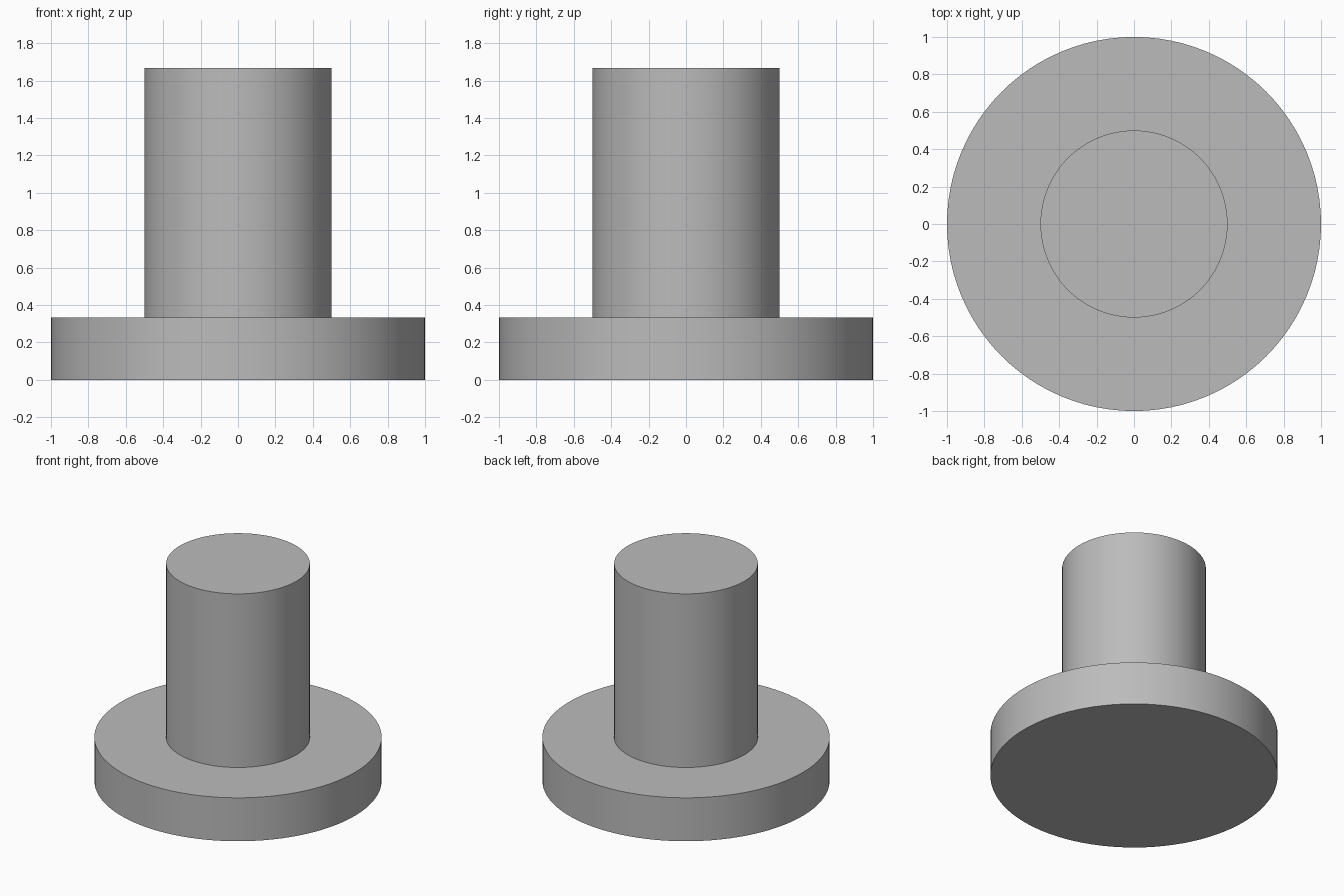
import bpy
import bmesh
import math

SEGMENTS = 96
FLANGE_RADIUS, FLANGE_TOP = 1.0, 1 / 3
STEM_RADIUS, STEM_TOP = 0.5, 5 / 3

cube = bpy.data.objects.get("Cube")
if cube:
    bpy.data.objects.remove(cube, do_unlink=True)

# Plain grey material
grey = bpy.data.materials.new("plain_grey")
grey.use_nodes = True
colour = (0.5, 0.5, 0.5, 1)
grey.diffuse_color = colour
grey.node_tree.nodes["Principled BSDF"].inputs["Base Color"].default_value = colour

# Half section of the flange and stem, from the bottom centre to the top centre
profile = [
    (0, 0),
    (FLANGE_RADIUS, 0),
    (FLANGE_RADIUS, FLANGE_TOP),
    (STEM_RADIUS, FLANGE_TOP),
    (STEM_RADIUS, STEM_TOP),
    (0, STEM_TOP),
]

# Turn the section into one closed solid
bm = bmesh.new()
verts = [bm.verts.new((r, 0, z)) for r, z in profile]
edges = [bm.edges.new(pair) for pair in zip(verts, verts[1:])]
bmesh.ops.spin(bm, geom=verts + edges, cent=(0, 0, 0), axis=(0, 0, 1),
               angle=math.tau, steps=SEGMENTS, use_merge=True)
bmesh.ops.remove_doubles(bm, verts=bm.verts, dist=0.0001)
bmesh.ops.recalc_face_normals(bm, faces=bm.faces)

mesh = bpy.data.meshes.new("flanged_stem")
bm.to_mesh(mesh)
bm.free()
mesh.materials.append(grey)
flanged_stem = bpy.data.objects.new("flanged_stem", mesh)
bpy.context.collection.objects.link(flanged_stem)

# Smooth sides with crisp rims
bpy.ops.object.select_all(action="DESELECT")
flanged_stem.select_set(True)
bpy.context.view_layer.objects.active = flanged_stem
bpy.ops.object.shade_smooth_by_angle(angle=math.radians(30))
